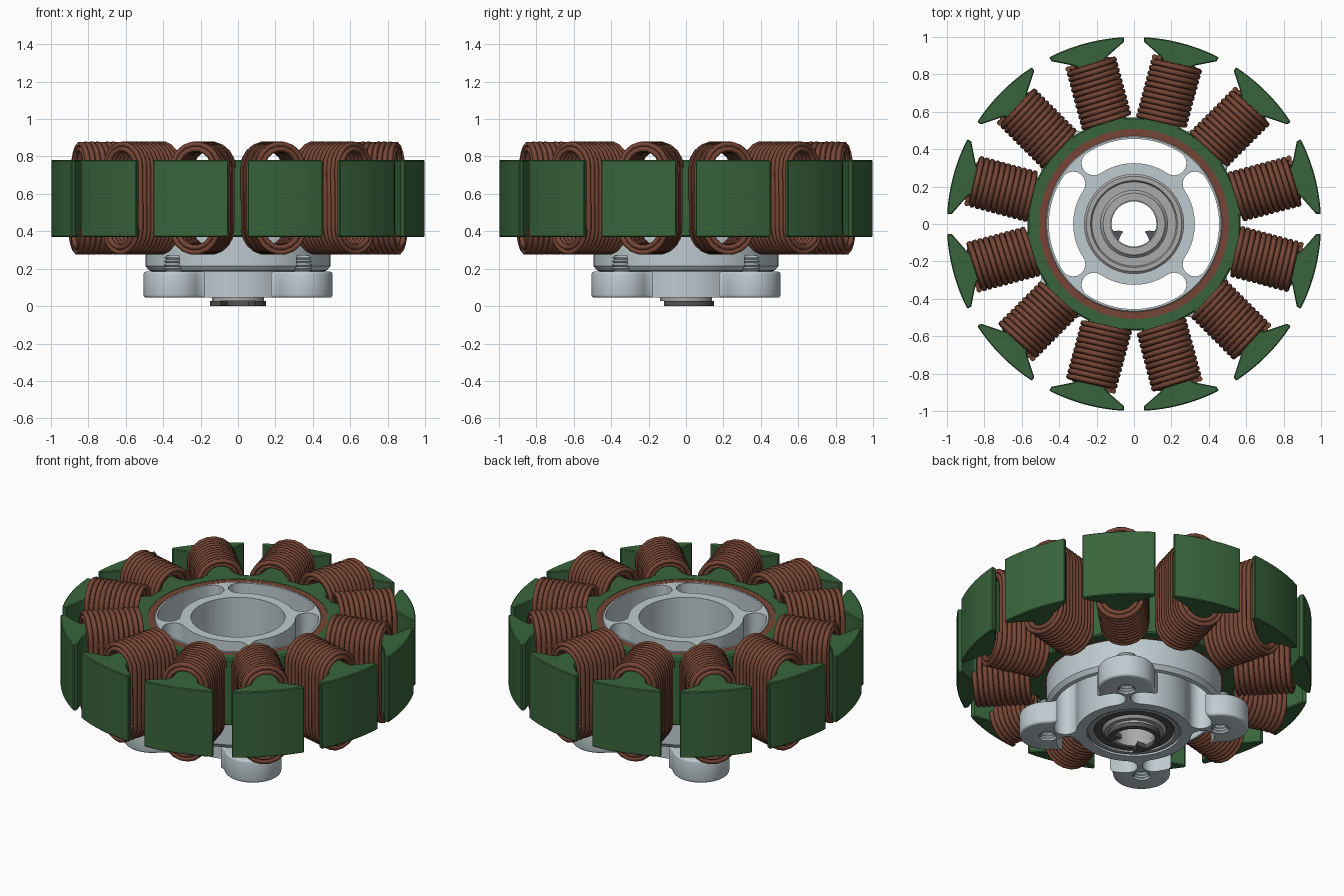
import bpy, bmesh
from math import sin, cos, pi, radians, acos, atan2

if "Cube" in bpy.data.objects:
    bpy.data.objects.remove(bpy.data.objects["Cube"])


def material(name, rgb):
    m = bpy.data.materials.new(name)
    m.diffuse_color = (*rgb, 1)
    m.use_nodes = True
    m.node_tree.nodes["Principled BSDF"].inputs["Base Color"].default_value = m.diffuse_color
    return m


GREEN = material("green_coating", (0.04, 0.13, 0.045))
COPPER = material("copper", (0.18, 0.06, 0.035))
ALLOY = material("pale_alloy", (0.52, 0.6, 0.63))
STEEL = material("steel", (0.4, 0.4, 0.4))
DARK = material("dark_steel", (0.09, 0.09, 0.095))


def pol(r, a, c=(0, 0)):
    return (c[0] + r * cos(a), c[1] + r * sin(a))


def arc(r, a0, a1, n, c=(0, 0)):
    return [pol(r, a0 + (a1 - a0) * i / n, c) for i in range(n + 1)]


def turn(pts, a):
    return [(x * cos(a) - y * sin(a), x * sin(a) + y * cos(a)) for x, y in pts]


def finish(name, bm, mat):
    bmesh.ops.recalc_face_normals(bm, faces=bm.faces)
    me = bpy.data.meshes.new(name)
    bm.to_mesh(me)
    bm.free()
    ob = bpy.data.objects.new(name, me)
    bpy.context.collection.objects.link(ob)
    if mat:
        me.materials.append(mat)
    return ob


def activate(ob):
    bpy.ops.object.select_all(action='DESELECT')
    ob.select_set(True)
    bpy.context.view_layer.objects.active = ob


def smooth(ob, deg=32):
    activate(ob)
    bpy.ops.object.shade_smooth_by_angle(angle=radians(deg))


def prisms(name, solids, mat=None):
    """Extrude each (outline, z0, z1) into one object."""
    bm = bmesh.new()
    for pts, z0, z1 in solids:
        lo = [bm.verts.new((x, y, z0)) for x, y in pts]
        hi = [bm.verts.new((x, y, z1)) for x, y in pts]
        bm.faces.new(lo[::-1])
        bm.faces.new(hi)
        n = len(pts)
        for i in range(n):
            j = (i + 1) % n
            bm.faces.new((lo[i], lo[j], hi[j], hi[i]))
    return finish(name, bm, mat)


def lathe(name, profile, mat, seg=96, closed=True):
    """Spin an (r, z) profile round the z axis."""
    bm = bmesh.new()
    rings = [[bm.verts.new((r * cos(2 * pi * k / seg), r * sin(2 * pi * k / seg), z))
              for k in range(seg)] for r, z in profile]
    for i in range(len(rings) if closed else len(rings) - 1):
        a, b = rings[i], rings[(i + 1) % len(rings)]
        for k in range(seg):
            m = (k + 1) % seg
            bm.faces.new((a[k], a[m], b[m], b[k]))
    return finish(name, bm, mat)


def boolean(ob, other, op):
    m = ob.modifiers.new("cut", 'BOOLEAN')
    m.operation, m.object, m.solver = op, other, 'EXACT'
    activate(ob)
    bpy.ops.object.modifier_apply(modifier=m.name)
    bpy.data.objects.remove(other)


Z0, Z1 = 0.37, 0.78
TEETH = [radians(15 + 30 * i) for i in range(12)]
LOBES = [radians(45 + 90 * i) for i in range(4)]

# Stator core: ring and twelve T-shaped teeth
smooth(lathe("stator_ring", [(0.508, Z0), (0.562, Z0), (0.57, Z0 + 0.008), (0.57, Z1 - 0.008),
                             (0.562, Z1), (0.508, Z1)], GREEN))
side = [(0.955, 0.201), (0.905, 0.1), (0.89, 0.078), (0.63, 0.072), (0.59, 0.085), (0.55, 0.115)]
tooth = arc(1.0, radians(-12), radians(12), 12) + side + [(x, -y) for x, y in side[::-1]]
teeth = prisms("stator_teeth", [(turn(tooth, a), Z0, Z1) for a in TEETH], GREEN)
bev = teeth.modifiers.new("soft", 'BEVEL')
bev.width, bev.segments, bev.angle_limit = 0.005, 1, radians(50)
activate(teeth)
bpy.ops.object.modifier_apply(modifier="soft")
smooth(teeth)

# Copper-coloured sleeve between core and hub
smooth(lathe("inner_sleeve", [(0.47, Z0), (0.51, Z0), (0.51, Z1 - 0.002), (0.47, Z1 - 0.002)], COPPER))

# Coils: two helical wire layers round each tooth
WIRE = 0.0145


def helix(hw, x0, turns, pitch):
    pts = []
    loop = [(y, z + 0.164) for y, z in arc(hw, 0, pi, 9)] + \
           [(y, z - 0.164) for y, z in arc(hw, pi, 2 * pi, 9)]
    for t in range(turns):
        for i, (y, z) in enumerate(loop):
            pts.append((x0 + pitch * (t + i / len(loop)), y, z, 1))
    return pts


cu = bpy.data.curves.new("winding", 'CURVE')
cu.dimensions, cu.bevel_depth, cu.bevel_resolution = '3D', WIRE, 2
cu.use_fill_caps = True
for pts in (helix(0.126, 0.568, 11, 0.0295), helix(0.1, 0.583, 11, 0.0285)):
    sp = cu.splines.new('POLY')
    sp.points.add(len(pts) - 1)
    for p, co in zip(sp.points, pts):
        p.co = co
tmp = bpy.data.objects.new("winding_path", cu)
bpy.context.collection.objects.link(tmp)
coil_mesh = bpy.data.meshes.new_from_object(tmp.evaluated_get(bpy.context.evaluated_depsgraph_get()))
bpy.data.objects.remove(tmp)
coil_mesh.materials.clear()
coil_mesh.materials.append(COPPER)
for i, a in enumerate(TEETH):
    coil = bpy.data.objects.new(f"coil_{i + 1}", coil_mesh)
    coil.location.z, coil.rotation_euler.z = 0.577, a
    bpy.context.collection.objects.link(coil)
smooth(coil, 60)

# Hub: mounting flange with four filleted lobes
D, LR, W, F = 0.488, 0.16, 0.44, 0.09
phi = acos(((W + F) ** 2 + D * D - (LR + F) ** 2) / (2 * (W + F) * D))
fc = pol(W + F, -phi)
to_lobe = atan2(-fc[1], D - fc[0])
lobe_a = atan2(fc[1], fc[0] - D)
part = arc(F, pi - phi, to_lobe, 8, fc)
part += arc(LR, lobe_a, -lobe_a, 24, (D, 0))[1:-1]
part += [(x, -y) for x, y in arc(F, pi - phi, to_lobe, 8, fc)[::-1]]
part += arc(W, phi, pi / 2 - phi, 10)[1:-1]
flange = prisms("flange", [([p for a in LOBES for p in turn(part, a)], 0.045, 0.185)], ALLOY)
bev = flange.modifiers.new("soft", 'BEVEL')
bev.width, bev.segments, bev.angle_limit = 0.014, 3, radians(50)
activate(flange)
bpy.ops.object.modifier_apply(modifier="soft")

# Hub barrel joined to the flange, then slots, bore and screw holes cut
hub = lathe("hub", [(0.24, 0.15), (0.43, 0.15), (0.445, 0.182), (0.475, 0.19), (0.495, 0.215),
                    (0.495, Z0), (0.47, Z0), (0.47, Z1 - 0.005), (0.465, Z1), (0.24, Z1)], ALLOY)
boolean(hub, flange, 'UNION')
s = radians(33.5)
slot = arc(0.455, -s, s, 20) + arc(0.065, s, s + pi, 10, pol(0.39, s))[1:-1] + \
    arc(0.325, s, -s, 20) + arc(0.065, pi - s, 2 * pi - s, 10, pol(0.39, -s))[1:-1]
cuts = [(turn(slot, i * pi / 2), -0.1, 1) for i in range(4)]
cuts += [(arc(0.05, 0, 2 * pi * 23 / 24, 23, pol(D, a)), -0.1, 0.27) for a in LOBES]
cuts.append((arc(0.265, 0, 2 * pi * 95 / 96, 95), -0.1, 1))
cutter = prisms("hub_cutter", cuts)
cutter.hide_render = True
boolean(hub, cutter, 'DIFFERENCE')
smooth(hub)

# Screw threads inside the lobe holes
zig = [(0.051 if i % 2 else 0.04, 0.05 + 0.01 * i) for i in range(22)]
for i, a in enumerate(LOBES):
    th = lathe(f"screw_thread_{i + 1}", zig, ALLOY, 20, closed=False)
    th.location.x, th.location.y = pol(D, a)
    smooth(th)

# Bearing with recessed shield on both faces
half = [(0.125, 0.045), (0.165, 0.045), (0.172, 0.055), (0.18, 0.062), (0.225, 0.062),
        (0.232, 0.05), (0.255, 0.05), (0.266, 0.06)]
smooth(lathe("bearing", half + [(r, 0.27 - z) for r, z in half[::-1]], STEEL))
smooth(lathe("bearing_seal", [(0.185, 0.056), (0.222, 0.056), (0.222, 0.07), (0.185, 0.07)], DARK))

# Retaining clip under the bearing, open to the front with two inward tabs
ends = [(0.07, -35), (0.085, -25), (0.118, -18)]
clip = arc(0.15, radians(-52), radians(232), 40)
clip += [pol(r, radians(180 - d)) for r, d in [(0.1, -42)] + ends]
clip += arc(0.12, radians(190), radians(-10), 28)
clip += [pol(r, radians(d)) for r, d in ends[::-1] + [(0.1, -42)]]
smooth(prisms("retaining_clip", [(clip, 0.0, 0.028)], DARK))
smooth(lathe("shaft_washer", [(0.12, 0.028), (0.14, 0.028), (0.14, 0.05), (0.12, 0.05)], STEEL))
